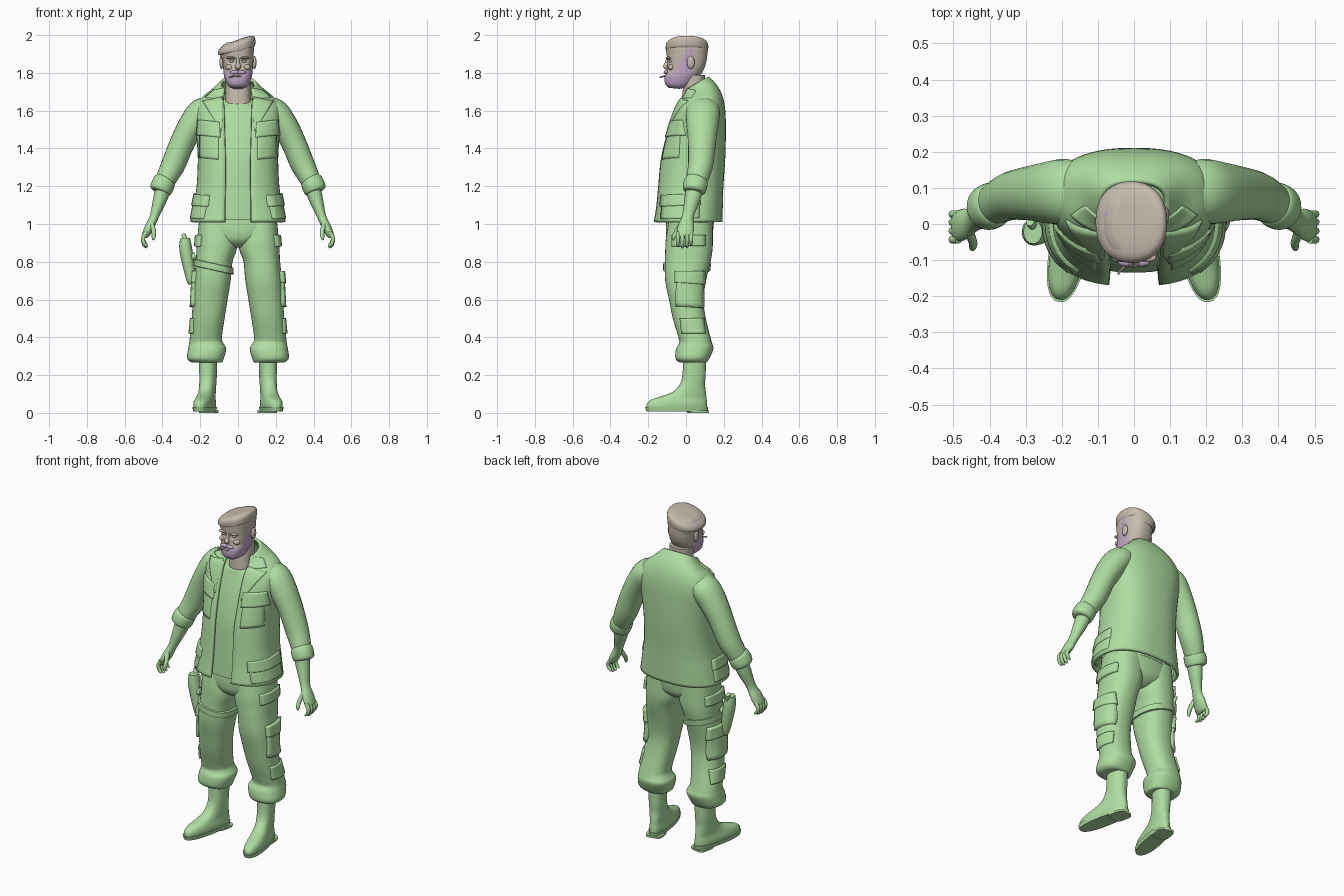
import bpy, bmesh, math
from mathutils import Vector, Matrix
from mathutils.bvhtree import BVHTree


def material(name, rgb):
    m = bpy.data.materials.new(name)
    m.diffuse_color = (*rgb, 1)
    return m


GREEN = material("clothing green", (0.43, 0.73, 0.36))
BEIGE = material("head beige", (0.57, 0.50, 0.42))
LILAC = material("beard lilac", (0.56, 0.40, 0.60))


def finish(name, bm, mat, mirror=False):
    bmesh.ops.recalc_face_normals(bm, faces=bm.faces)
    me = bpy.data.meshes.new(name)
    bm.to_mesh(me)
    bm.free()
    ob = bpy.data.objects.new(name, me)
    bpy.context.collection.objects.link(ob)
    me.materials.append(mat)
    if mirror:
        ob.modifiers.new("mirror", 'MIRROR')
    return ob


def skin(name, rings, mat, closed=True, cap=True, mirror=False):
    bm = bmesh.new()
    vs = [[bm.verts.new(p) for p in r] for r in rings]
    n = len(vs[0])
    for a, b in zip(vs, vs[1:]):
        for i in range(n if closed else n - 1):
            j = (i + 1) % n
            bm.faces.new((a[i], a[j], b[j], b[i]))
    if cap:
        bm.faces.new(vs[0])
        bm.faces.new(vs[-1])
    return finish(name, bm, mat, mirror)


def spline(rows, sub):
    """Catmull-Rom through rows of numbers."""
    if sub == 1:
        return rows
    out = []
    for i in range(len(rows) - 1):
        p0, p1, p2 = rows[max(i - 1, 0)], rows[i], rows[i + 1]
        p3 = rows[min(i + 2, len(rows) - 1)]
        for k in range(sub):
            t = k / sub
            out.append([b + .5 * t * (c - a + t * (2 * a - 5 * b + 4 * c - d + t * (3 * (b - c) + d - a)))
                        for a, b, c, d in zip(p0, p1, p2, p3)])
    return out + [rows[-1]]


def power(v, e):
    return math.copysign(abs(v) ** e, v)


def loft(name, rows, mat, e=.85, n=36, sub=4, cap=True, mirror=False, opened=False):
    """Rows: z, centre x, half width, front y, back y, x tilt, y tilt, half opening."""
    rows = [list(r) + [0] * (8 - len(r)) for r in rows]
    rings = []
    for z, cx, rx, yf, yb, tx, ty, gap in spline(rows, sub):
        yc, ry = (yf + yb) / 2, (yb - yf) / 2
        a0 = math.asin(min(1, gap / rx) ** (1 / e)) if opened else 0
        ring = []
        for i in range(n + 1 if opened else n):
            a = a0 + (2 * math.pi - 2 * a0) * i / n
            dx, dy = rx * power(math.sin(a), e), -ry * power(math.cos(a), e)
            ring.append(Vector((cx + dx, yc + dy, z + tx * dx + ty * dy)))
        rings.append(ring)
    return skin(name, rings, mat, not opened, cap, mirror)


def tube(name, rows, mat, n=16, sub=4, mirror=True):
    """Rows: x, y, z, radius across, radius along y."""
    rows = spline(rows, sub)
    rings = []
    for i, r in enumerate(rows):
        t = Vector(rows[min(i + 1, len(rows) - 1)][:3]) - Vector(rows[max(i - 1, 0)][:3])
        u = t.cross(Vector((0, 1, 0))).normalized()
        v = t.cross(u).normalized()
        rings.append([Vector(r[:3]) + u * r[3] * math.cos(k * 2 * math.pi / n)
                      + v * r[4] * math.sin(k * 2 * math.pi / n) for k in range(n)])
    return skin(name, rings, mat, mirror=mirror)


def ball(name, loc, size, mat, mirror=False):
    bm = bmesh.new()
    bmesh.ops.create_uvsphere(bm, u_segments=16, v_segments=10, radius=1,
                              matrix=Matrix.Translation(loc) @ Matrix.Diagonal((*size, 1)))
    return finish(name, bm, mat, mirror)


def patch(name, target, side, quad, lift, n=8):
    """Raised panel laid on a surface; quad corners are (x or y, z)."""
    me = target.data
    tree = BVHTree.FromPolygons([v.co for v in me.vertices], [p.vertices for p in me.polygons])
    a, b, c, d = [Vector(q) for q in quad]
    rings = []
    for i in range(n + 1):
        ring = []
        for j in range(n + 1):
            u, z = a.lerp(b, j / n).lerp(d.lerp(c, j / n), i / n)
            start = Vector((1, u, z)) if side else Vector((u, -1, z))
            hit = tree.ray_cast(start, Vector((-1, 0, 0)) if side else Vector((0, 1, 0)))[0]
            ring.append(hit or tree.find_nearest(Vector((.25, u, z)) if side else Vector((u, -.1, z)))[0])
        rings.append(ring)
    ob = skin(name, rings, GREEN, closed=False, cap=False)
    s = ob.modifiers.new("thickness", 'SOLIDIFY')
    s.thickness, s.offset = 2 * lift, 0
    ob.modifiers.new("mirror", 'MIRROR')


# Head with beard coloured by position and eye sockets pressed in
head = loft("head", [(1.718, 0, .03, -.09, -.035, 0, -.1), (1.735, 0, .056, -.11, .02, 0, -.1),
                     (1.78, 0, .073, -.113, .07), (1.82, 0, .078, -.1, .095), (1.86, 0, .081, -.1, .108),
                     (1.9, 0, .083, -.101, .112), (1.94, 0, .083, -.1, .112), (1.96, 0, .06, -.08, .09)],
            BEIGE, n=56, sub=7)
for v in head.data.vertices:
    if v.co.y < 0:
        d2 = ((abs(v.co.x) - .033) / .018) ** 2 + ((v.co.z - 1.86) / .013) ** 2
        v.co.y += .014 * math.exp(-d2)
head.data.materials.append(LILAC)
for p in head.data.polygons:
    x, y, z = p.center
    p.material_index = int(y < .03 and z < 1.795 + max(0, y + .07) * 1.6)
loft("neck", [(1.58, 0, .075, -.03, .11), (1.68, 0, .066, -.02, .1), (1.79, 0, .066, -.01, .1)], BEIGE)
tube("nose", [(0, -.094, 1.88, .007, .008), (0, -.103, 1.85, .01, .01), (0, -.108, 1.833, .016, .013),
              (0, -.1, 1.82, .01, .006)], BEIGE, mirror=False)
ball("brow", (.035, -.093, 1.88), (.027, .013, .007), BEIGE, True)
ball("eye", (.033, -.083, 1.861), (.012, .01, .007), BEIGE, True)
ball("cheek", (.045, -.078, 1.83), (.022, .018, .016), BEIGE, True)
ball("ear", (.087, .025, 1.855), (.011, .021, .034), BEIGE, True)
ball("moustache", (.018, -.106, 1.803), (.026, .012, .01), LILAC, True)
ball("lower_lip", (0, -.111, 1.783), (.018, .007, .005), BEIGE)
tube("cigarette", [(-.015, -.105, 1.785, .004, .004), (-.045, -.138, 1.777, .004, .004)], BEIGE, 8, 1, False)

# Slouched beret
loft("beret", [(1.892, -.002, .086, -.102, .113, .2), (1.915, -.005, .09, -.104, .115, .22),
               (1.922, -.007, .098, -.107, .117, .26), (1.948, -.007, .098, -.106, .117, .33),
               (1.966, -.006, .084, -.088, .1, .36), (1.973, -.006, .045, -.045, .055, .36),
               (1.973, -.006, .01, -.005, .015, .36)], BEIGE, e=.9)

# Shirt and open jacket
loft("shirt", [(1.02, 0, .2, -.135, .15), (1.2, 0, .18, -.125, .16), (1.35, 0, .18, -.112, .17),
               (1.5, 0, .18, -.078, .17), (1.6, 0, .15, -.045, .16), (1.655, 0, .075, -.035, .115, 0, .3),
               (1.65, 0, .064, -.024, .1, 0, .3)], GREEN)
jacket = loft("jacket", [(1.01, 0, .245, -.165, .185, 0, 0, .068), (1.1, 0, .228, -.152, .187, 0, 0, .068),
                         (1.2, 0, .211, -.143, .19, 0, 0, .066), (1.35, 0, .205, -.128, .2, 0, 0, .066),
                         (1.5, 0, .215, -.09, .203, 0, 0, .07), (1.6, 0, .222, -.055, .2, 0, 0, .072),
                         (1.66, 0, .19, -.03, .187, 0, .1, .075), (1.7, 0, .135, -.012, .158, 0, .35, .075),
                         (1.74, 0, .088, 0, .115, 0, .6, .07)], GREEN, e=.8, n=48, opened=True, cap=False)
s = jacket.modifiers.new("cloth thickness", 'SOLIDIFY')
s.thickness, s.offset = .016, 0
patch("lapel", jacket, 0, [(.08, 1.665), (.182, 1.645), (.086, 1.49), (.078, 1.53)], .015)
patch("collar", jacket, 0, [(.072, 1.715), (.125, 1.7), (.17, 1.662), (.08, 1.655)], .014)
patch("chest_flap", jacket, 0, [(.095, 1.535), (.2, 1.55), (.208, 1.47), (.09, 1.455)], .018)
patch("chest_pocket", jacket, 0, [(.1, 1.47), (.195, 1.48), (.195, 1.35), (.1, 1.34)], .012)
patch("hem_flap", jacket, 1, [(-.12, 1.15), (.07, 1.16), (.075, 1.1), (-.125, 1.09)], .02)
patch("hem_pocket", jacket, 1, [(-.12, 1.1), (.07, 1.11), (.07, 1.03), (-.125, 1.025)], .014)

# Sleeves, rolled cuffs, forearms and hands
tube("sleeve", [(.12, .09, 1.625, .05, .07), (.185, .09, 1.595, .075, .09), (.235, .087, 1.535, .074, .086),
                (.29, .085, 1.44, .066, .075), (.34, .078, 1.32, .064, .067), (.375, .062, 1.25, .056, .06),
                (.395, .05, 1.21, .05, .053)], GREEN, 24)
tube("rolled_cuff", [(.382, .057, 1.238, .045, .048), (.388, .054, 1.228, .059, .062),
                     (.403, .047, 1.195, .061, .064), (.412, .043, 1.175, .056, .058),
                     (.414, .042, 1.17, .04, .042)], GREEN, 24, 3)
tube("forearm", [(.385, .05, 1.22, .042, .048), (.41, .035, 1.14, .038, .043), (.443, .01, 1.04, .024, .031),
                 (.468, 0, .985, .024, .043), (.488, -.006, .945, .02, .043), (.495, -.006, .93, .012, .036)], GREEN)
for i, (y, drop) in enumerate([(-.043, .006), (-.019, 0), (.005, .002), (.027, .012)]):
    tube("finger_%d" % (i + 1), [(.486, y, .955, .012, .011), (.503, y, .925, .011, .011),
                                 (.496, y, .89 + drop, .01, .01), (.48, y, .876 + drop, .006, .006)], GREEN, 10)
tube("thumb", [(.457, -.022, 1.005, .013, .015), (.446, -.05, .96, .012, .013),
               (.447, -.065, .93, .01, .01), (.45, -.068, .915, .005, .005)], GREEN, 10)

# Trousers with gathered ends and pockets
loft("trouser_seat", [(1.06, 0, .2, -.1, .15), (.98, 0, .2, -.107, .145), (.92, 0, .15, -.1, .135),
                      (.885, 0, .06, -.07, .1), (.875, 0, .03, -.04, .07)], GREEN)
leg = loft("trouser_leg", [(1.03, .105, .1, -.09, .14), (.92, .109, .107, -.107, .142), (.86, .114, .106, -.11, .14),
                           (.8, .126, .097, -.112, .13), (.7, .136, .097, -.11, .106), (.6, .147, .092, -.09, .092),
                           (.5, .158, .087, -.07, .105), (.4, .17, .085, -.04, .13), (.37, .168, .09, -.036, .138),
                           (.34, .163, .101, -.052, .145), (.29, .172, .097, -.056, .125),
                           (.268, .165, .08, -.035, .108), (.268, .16, .045, -.01, .095)], GREEN, mirror=True)
patch("cargo_pocket", leg, 1, [(-.05, .74), (.085, .74), (.085, .555), (-.05, .565)], .015)
patch("cargo_flap", leg, 1, [(-.055, .75), (.09, .75), (.09, .68), (-.055, .69)], .021)
patch("hip_flap", leg, 1, [(-.07, .94), (.1, .94), (.1, .885), (-.07, .88)], .014)
patch("shin_pocket", leg, 1, [(-.03, .5), (.09, .5), (.1, .42), (-.02, .42)], .01)

# Boots turned outward
turn = (Matrix.Translation((.152, .06, 0)) @ Matrix.Rotation(math.radians(11), 4, 'Z')
        @ Matrix.Translation((-.152, -.06, 0)))
boots = [
    loft("boot", [(.025, .155, .049, -.215, .112), (.05, .155, .05, -.212, .112), (.07, .155, .046, -.19, .11),
                  (.085, .155, .043, -.145, .108), (.11, .155, .042, -.075, .105), (.15, .155, .043, -.035, .1),
                  (.2, .155, .045, -.02, .103), (.3, .155, .047, -.015, .105)], GREEN, mirror=True),
    loft("boot_sole", [(.008, .155, .05, -.215, .115), (.03, .155, .054, -.222, .118)], GREEN, sub=1, mirror=True),
    loft("boot_heel", [(0, .155, .048, .01, .117), (.012, .155, .049, .005, .118)], GREEN, e=.5, sub=1, mirror=True)]
for ob in boots:
    ob.data.transform(turn)

# Holster and thigh strap on one side
tube("holster", [(-.28, -.022, .925, .026, .033), (-.277, -.022, .87, .034, .038), (-.262, -.022, .78, .031, .034),
                 (-.247, -.022, .7, .024, .026), (-.244, -.022, .68, .015, .018)], GREEN, mirror=False)
tube("holster_grip", [(-.276, -.005, .9, .014, .02), (-.288, .01, .945, .012, .016)], GREEN, sub=1, mirror=False)
loft("thigh_strap", [(.755, -.13, .098, -.115, .12, -.22), (.757, -.13, .105, -.121, .129, -.22),
                     (.79, -.128, .105, -.121, .133, -.22), (.792, -.128, .098, -.115, .125, -.22)], GREEN, sub=1)
patch_leg = [(-.225, -.022, .83, .02, .025), (-.27, -.022, .82, .02, .025)]
tube("holster_mount", patch_leg, GREEN, sub=1, mirror=False)

# Smooth shading with sharp creases
bpy.ops.object.select_all(action='SELECT')
bpy.context.view_layer.objects.active = head
bpy.ops.object.shade_smooth_by_angle(angle=math.radians(42))
